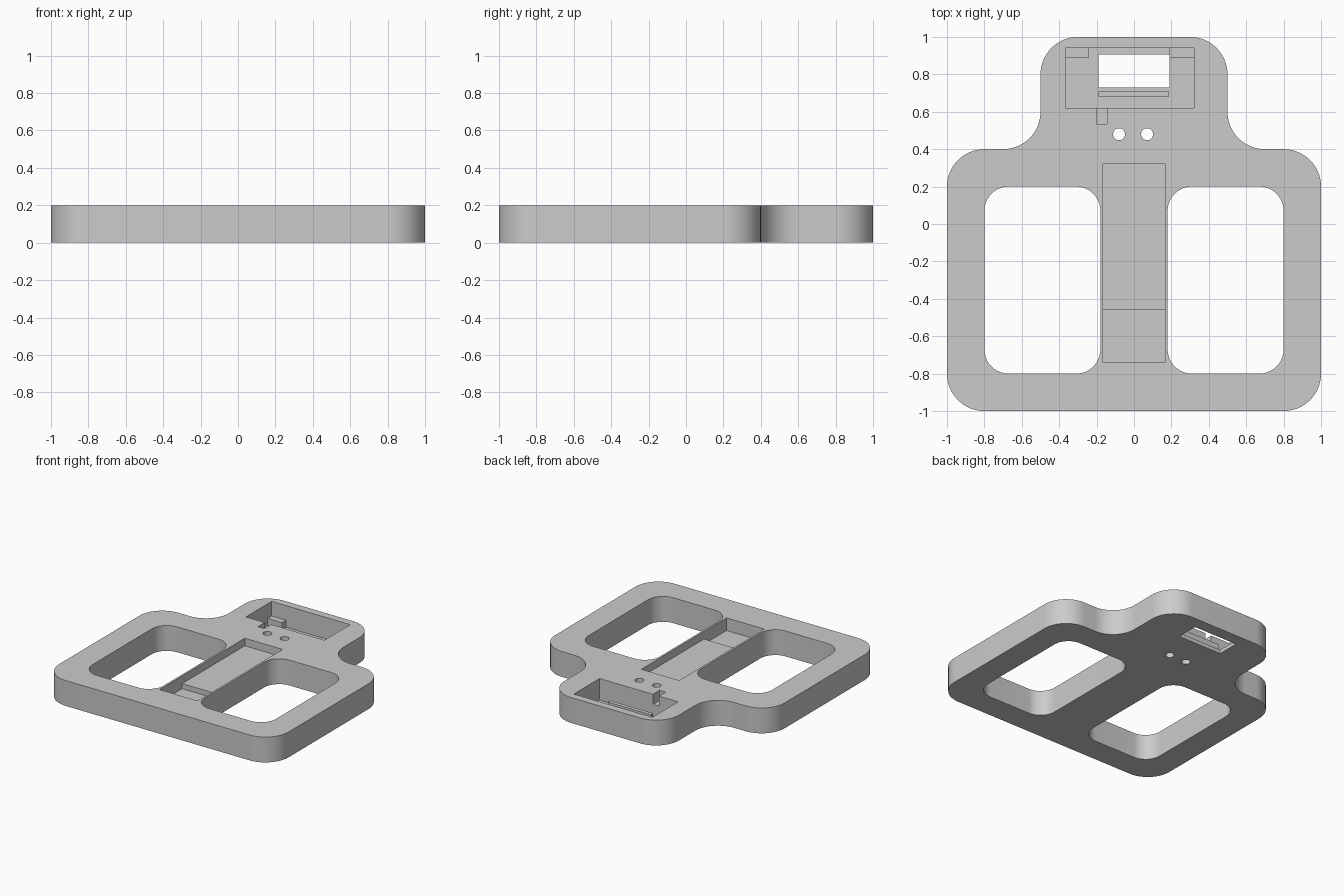
import bpy, bmesh, math
from mathutils import Vector

cube = bpy.data.objects.get("Cube")
if cube:
    bpy.data.objects.remove(cube, do_unlink=True)

TOP = 0.2
POCKET_FLOOR = 0.03

grey = bpy.data.materials.new("plain_grey")
grey.use_nodes = True
grey.diffuse_color = (0.6, 0.6, 0.6, 1)
grey.node_tree.nodes["Principled BSDF"].inputs["Base Color"].default_value = (0.6, 0.6, 0.6, 1)


def rounded(corners, steps=16):
    """Outline with an arc at each right-angled corner (x, y, radius)."""
    out = []
    for i, (x, y, r) in enumerate(corners):
        p = Vector((x, y))
        if r == 0:
            out.append(p)
            continue
        u = (Vector(corners[i - 1][:2]) - p).normalized()
        v = (Vector(corners[(i + 1) % len(corners)][:2]) - p).normalized()
        centre = p + (u + v) * r
        for k in range(steps + 1):
            t = math.pi / 2 * k / steps
            out.append(centre - (v * math.cos(t) + u * math.sin(t)) * r)
    return out


def prism(name, outline, z0, z1):
    """Extrude a flat outline from z0 up to z1."""
    bm = bmesh.new()
    face = bm.faces.new([bm.verts.new((p[0], p[1], z0)) for p in outline])
    ext = bmesh.ops.extrude_face_region(bm, geom=[face])
    moved = [g for g in ext["geom"] if isinstance(g, bmesh.types.BMVert)]
    bmesh.ops.translate(bm, verts=moved, vec=(0, 0, z1 - z0))
    bmesh.ops.recalc_face_normals(bm, faces=bm.faces)
    mesh = bpy.data.meshes.new(name)
    bm.to_mesh(mesh)
    bm.free()
    mesh.materials.append(grey)
    obj = bpy.data.objects.new(name, mesh)
    bpy.context.collection.objects.link(obj)
    return obj


def box(name, x0, x1, y0, y1, z0, z1, r=0):
    return prism(name, rounded([(x0, y0, r), (x1, y0, r), (x1, y1, r), (x0, y1, r)]), z0, z1)


# Plate outline: wide body, narrower tab, filleted shoulders
half = [(1, -1, 0.2), (1, 0.4, 0.2), (0.5, 0.4, 0.2), (0.5, 1, 0.2)]
outline = half + [(-x, y, r) for x, y, r in reversed(half)]
plate = prism("base_plate", rounded(outline), 0, TOP)

# Cutters: side windows, strip channel, connector pocket, openings
cutters = [box("window_cutter", min(s * 0.18, s * 0.8), max(s * 0.18, s * 0.8),
               -0.8, 0.2, -0.1, 0.3, 0.13) for s in (-1, 1)]
cutters += [
    box("channel_cutter", -0.165, 0.165, -0.74, 0.32, 0.1, 0.3),
    box("pocket_cutter", -0.365, 0.32, 0.62, 0.94, POCKET_FLOOR, 0.3),
    box("notch_cutter", -0.2, -0.145, 0.535, 0.65, 0.12, 0.31),
    box("opening_cutter", -0.19, 0.19, 0.73, 0.905, -0.1, 0.1),
]
for x in (-0.08, 0.07):
    ring = [(x + 0.032 * math.cos(a), 0.48 + 0.032 * math.sin(a))
            for a in (math.tau * k / 32 for k in range(32))]
    cutters.append(prism("hole_cutter", ring, -0.1, 0.3))

bpy.context.view_layer.objects.active = plate
for cutter in cutters:
    mod = plate.modifiers.new("cut", "BOOLEAN")
    mod.operation = "DIFFERENCE"
    mod.solver = "EXACT"
    mod.object = cutter
    bpy.ops.object.modifier_apply(modifier=mod.name)
    bpy.data.objects.remove(cutter, do_unlink=True)

# Raised floor of the channel
box("channel_floor", -0.167, 0.167, -0.46, 0.322, 0.095, 0.14)

# Supports inside the pocket
box("left_post", 0.19, 0.322, 0.89, 0.942, POCKET_FLOOR - 0.002, 0.085)
box("right_post", -0.367, -0.24, 0.89, 0.942, POCKET_FLOOR - 0.002, 0.085)
box("support_rib", -0.19, 0.185, 0.68, 0.71, POCKET_FLOOR - 0.002, 0.085)

# Smooth the rounded walls, keep edges sharp
bpy.ops.object.select_all(action="DESELECT")
plate.select_set(True)
bpy.context.view_layer.objects.active = plate
bpy.ops.object.shade_smooth_by_angle(angle=math.radians(30))
